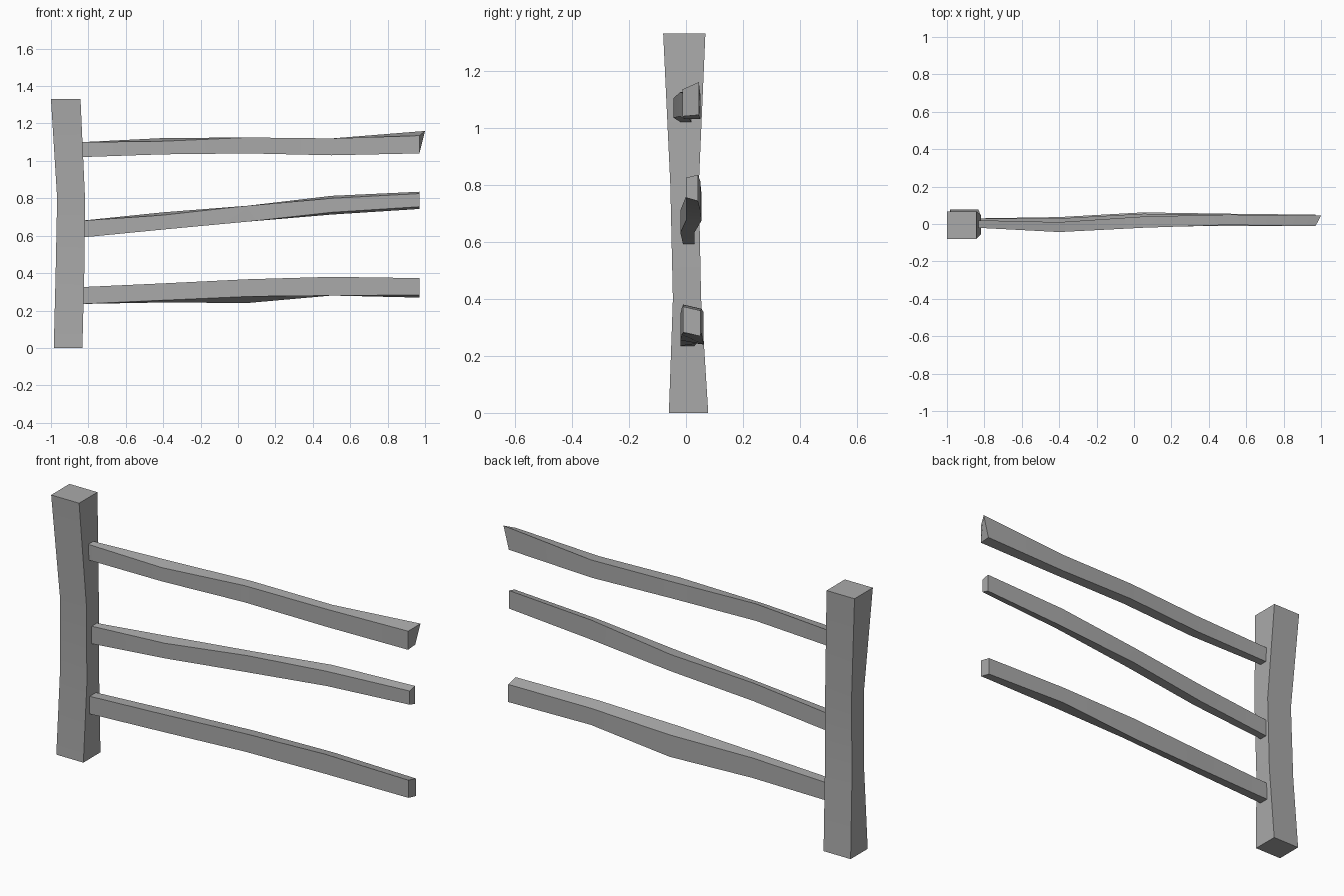
import bpy
import bmesh
from math import radians

default_cube = bpy.data.objects.get("Cube")
if default_cube:
    bpy.data.objects.remove(default_cube, do_unlink=True)

# Single weathered grey for the whole fence
grey = bpy.data.materials.new("weathered_grey")
grey.use_nodes = True
grey.diffuse_color = (0.4, 0.4, 0.4, 1)
grey.node_tree.nodes["Principled BSDF"].inputs["Base Color"].default_value = grey.diffuse_color


def loft(name, sections):
    """Skin a beam through a list of four-cornered sections and cap its ends."""
    bm = bmesh.new()
    rings = [[bm.verts.new(corner) for corner in section] for section in sections]
    for ring, following in zip(rings, rings[1:]):
        for i in range(len(ring)):
            j = (i + 1) % len(ring)
            bm.faces.new((ring[i], ring[j], following[j], following[i]))
    bm.faces.new(rings[0])
    bm.faces.new(rings[-1])
    bmesh.ops.recalc_face_normals(bm, faces=bm.faces)
    mesh = bpy.data.meshes.new(name)
    bm.to_mesh(mesh)
    bm.free()
    mesh.materials.append(grey)
    obj = bpy.data.objects.new(name, mesh)
    bpy.context.collection.objects.link(obj)
    bpy.ops.object.select_all(action="DESELECT")
    obj.select_set(True)
    bpy.context.view_layer.objects.active = obj
    bpy.ops.object.shade_smooth_by_angle(angle=radians(30))
    return obj


def post_section(z, left, right, front, back):
    return [(left, front, z), (right, front, z), (right, back, z), (left, back, z)]


def rail_section(x, front, back, low, high, back_low=0, back_high=0, flare=0):
    """Upright section; the back edge may sit above or below the front edge."""
    return [(x, front, low), (x, back, low + back_low),
            (x + flare, back, high + back_high), (x, front, high)]


# Upright post, waisted and slightly bent
loft("fence_post", [
    post_section(0, -0.985, -0.832, -0.06, 0.078),
    post_section(0.4, -0.975, -0.822, -0.046, 0.053),
    post_section(0.8, -0.967, -0.818, -0.055, 0.045),
    post_section(1.33, -1, -0.842, -0.08, 0.068),
])

# Three crooked rails: front, back, low, high, back_low, back_high, flare
stations = (-0.84, -0.4, 0.05, 0.5, 0.97)
rails = {
    "top_rail": [
        (-0.02, 0.02, 1.02, 1.1),
        (-0.043, 0.01, 1.035, 1.105, 0, 0.017),
        (-0.02, 0.04, 1.04, 1.125),
        (-0.005, 0.05, 1.03, 1.12),
        (-0.012, 0.045, 1.04, 1.135, 0.005, 0.025, 0.03),
    ],
    "middle_rail": [
        (-0.01, 0.03, 0.59, 0.68),
        (-0.02, 0.03, 0.633, 0.71, 0, 0.015),
        (0, 0.055, 0.675, 0.76),
        (0, 0.05, 0.725, 0.8, -0.012, 0.013),
        (0, 0.042, 0.755, 0.825, -0.012, 0.01),
    ],
    "bottom_rail": [
        (-0.02, 0.03, 0.235, 0.325),
        (-0.02, 0.037, 0.255, 0.345, -0.012),
        (-0.015, 0.062, 0.275, 0.367, -0.035, -0.015),
        (-0.01, 0.055, 0.28, 0.38, 0, -0.015),
        (-0.01, 0.05, 0.283, 0.373, -0.014, -0.014),
    ],
}
for name, shape in rails.items():
    loft(name, [rail_section(x, *values) for x, values in zip(stations, shape)])
